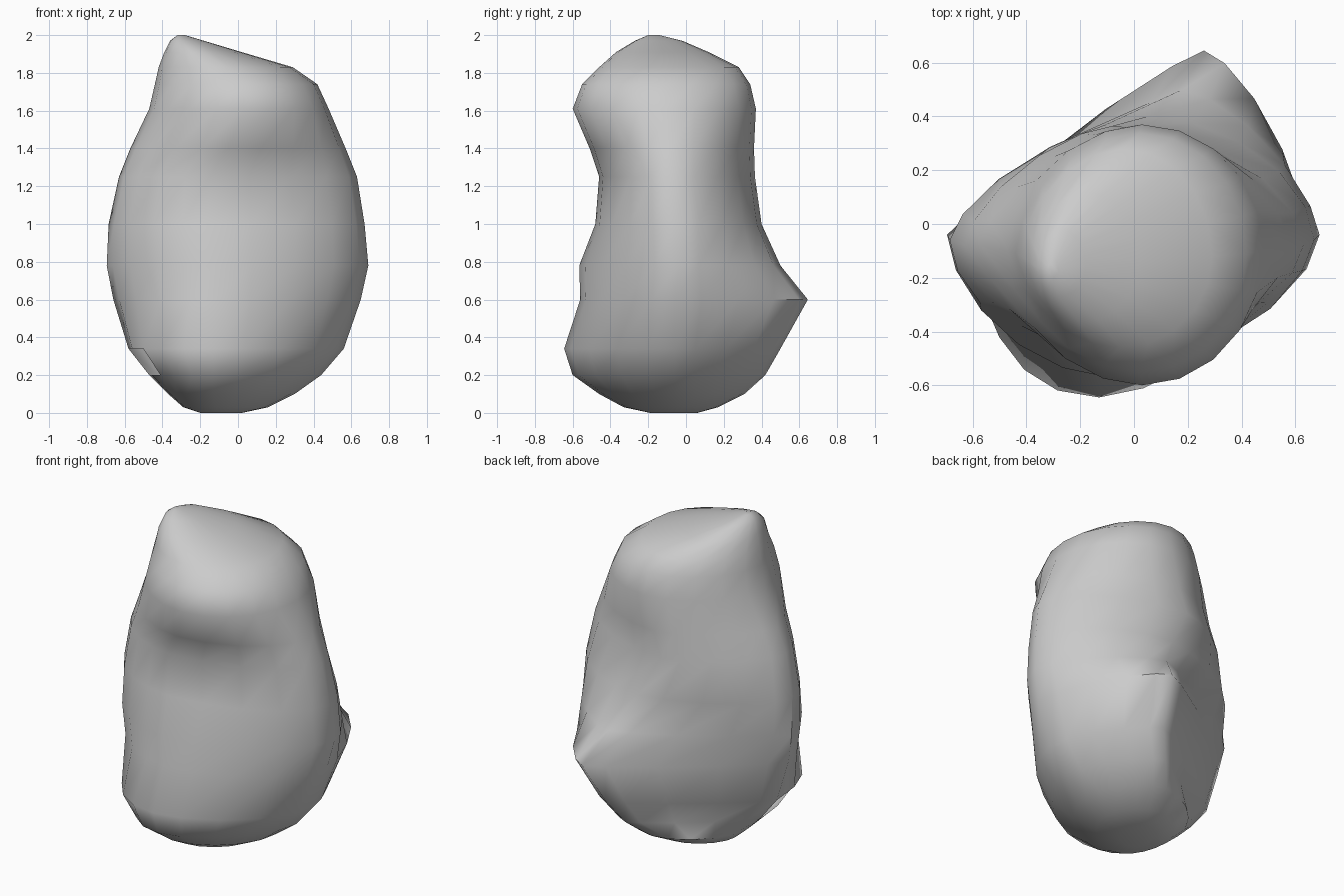
import bpy, bmesh, math

STEPS = 5  # points per quarter of each cross-section

# z, left x, right x, front y, back y, x of front point, x of back point, y of side points
SECTIONS = [
    (0.00, -0.20, 0.02, -0.19, 0.06, -0.10, -0.06, -0.06),
    (0.03, -0.29, 0.16, -0.33, 0.17, -0.12, -0.04, -0.06),
    (0.10, -0.37, 0.30, -0.46, 0.31, -0.13, 0.02, -0.06),
    (0.20, -0.47, 0.44, -0.60, 0.42, -0.13, 0.12, -0.06),
    (0.34, -0.58, 0.56, -0.645, 0.50, -0.13, 0.20, -0.06),
    (0.60, -0.66, 0.65, -0.56, 0.645, -0.12, 0.26, -0.06),
    (0.78, -0.695, 0.69, -0.565, 0.50, -0.12, 0.18, -0.04),
    (1.00, -0.685, 0.67, -0.48, 0.40, -0.15, 0.05, -0.06),
    (1.25, -0.63, 0.63, -0.46, 0.365, -0.15, -0.08, -0.08),
    (1.40, -0.57, 0.57, -0.51, 0.36, -0.05, -0.03, -0.08),
    (1.61, -0.47, 0.48, -0.60, 0.37, 0.03, 0.03, -0.10),
    (1.74, -0.44, 0.42, -0.55, 0.34, 0.02, 0.02, -0.11),
    (1.83, -0.42, 0.29, -0.46, 0.28, -0.05, -0.04, -0.12),
    (1.91, -0.39, 0.02, -0.37, 0.12, -0.20, -0.18, -0.14),
    (1.97, -0.36, -0.18, -0.27, -0.02, -0.28, -0.27, -0.16),
    (2.00, -0.32, -0.28, -0.20, -0.14, -0.30, -0.30, -0.17),
]


def roundness(z):
    """Fullness of back-right, back-left, front-left, front-right quarters."""
    if z < 0.15:
        return 1.9, 1.7, 2.0, 1.8
    if z < 0.9:
        return 1.45, 1.15, 2.2 if z < 0.5 else 1.7, 1.65
    if z < 1.5:
        return 1.8, 1.5, 1.8, 1.8
    return 2.0, 1.8, 1.9, 2.0


def section(z, xl, xr, yf, yb, xf, xb, ys):
    corners = [(xr, ys), (xb, yb), (xl, ys), (xf, yf)]
    centres = [(xb, ys), (xb, ys), (xf, ys), (xf, ys)]
    pts = []
    for q, n in enumerate(roundness(z)):
        a, b, c = corners[q], corners[(q + 1) % 4], centres[q]
        for i in range(STEPS):
            t = math.pi / 2 * i / STEPS
            u, v = math.cos(t) ** (2 / n), math.sin(t) ** (2 / n)
            pts.append((c[0] + (a[0] - c[0]) * u + (b[0] - c[0]) * v,
                        c[1] + (a[1] - c[1]) * u + (b[1] - c[1]) * v, z))
    return pts


# Boulder: skin the stacked cross-sections
bm = bmesh.new()
rings = [[bm.verts.new(p) for p in section(*s)] for s in SECTIONS]
count = 4 * STEPS
for level, (low, high) in enumerate(zip(rings, rings[1:])):
    for i in range(count):
        # Small open notch low on the left side
        if level == 3 and 2 * STEPS <= i < 2 * STEPS + 2:
            continue
        j = (i + 1) % count
        bm.faces.new((low[i], low[j], high[j], high[i]))
bm.faces.new(rings[0][::-1])
bm.faces.new(rings[-1])
bmesh.ops.recalc_face_normals(bm, faces=bm.faces[:])

mesh = bpy.data.meshes.new("boulder")
bm.to_mesh(mesh)
bm.free()
boulder = bpy.data.objects.new("boulder", mesh)
bpy.context.collection.objects.link(boulder)

# Smooth shading with the sharpest creases kept
bpy.context.view_layer.objects.active = boulder
boulder.select_set(True)
bpy.ops.object.shade_smooth_by_angle(angle=math.radians(50))
